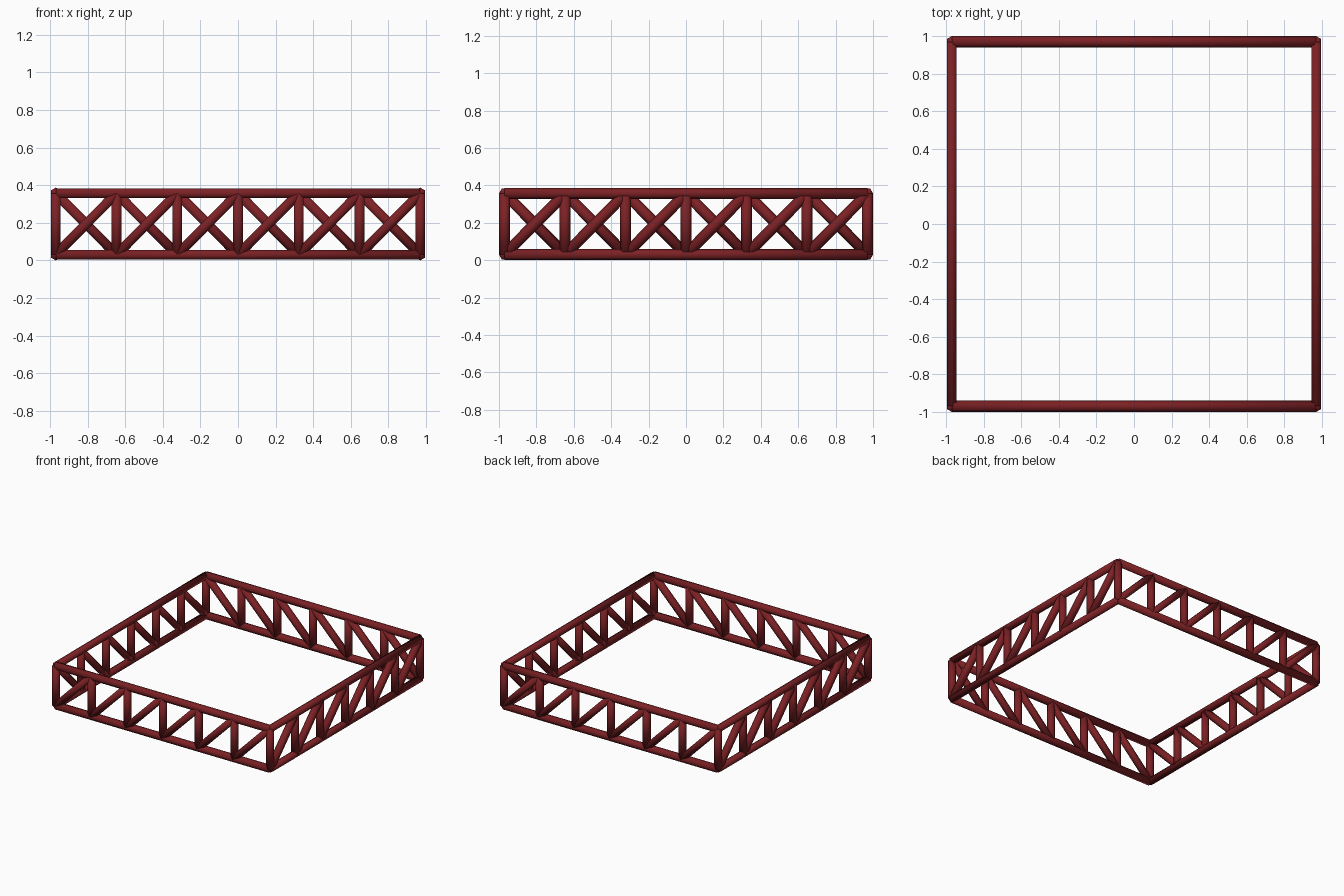
import bpy, bmesh
from mathutils import Vector, Matrix

if "Cube" in bpy.data.objects:
    bpy.data.objects.remove(bpy.data.objects["Cube"])

R = 0.03                 # tube radius (hexagonal section)
C = 0.97                 # centre line of the square ring
Z0, Z1 = 0.03, 0.357     # lower and upper chord heights
N = 6                    # panels per side

red = bpy.data.materials.new("dark_red_paint")
red.diffuse_color = (0.2, 0.015, 0.018, 1)
red.use_nodes = True
red.node_tree.nodes["Principled BSDF"].inputs["Base Color"].default_value = red.diffuse_color


def tube(bm, a, b):
    """Six-sided closed bar from a to b."""
    d = b - a
    rot = Vector((0, 0, 1)).rotation_difference(d.normalized()).to_matrix().to_4x4()
    bmesh.ops.create_cone(bm, cap_ends=True, segments=6, radius1=R, radius2=R,
                          depth=d.length,
                          matrix=Matrix.Translation((a + b) / 2) @ rot)


def make(name, bars):
    bm = bmesh.new()
    for a, b in bars:
        tube(bm, a, b)
    me = bpy.data.meshes.new(name)
    bm.to_mesh(me)
    bm.free()
    for p in me.polygons:
        p.use_smooth = True
    me.materials.append(red)
    ob = bpy.data.objects.new(name, me)
    bpy.context.collection.objects.link(ob)


# Four truss sides, walking counter-clockwise round the ring
corners = [(-C, -C), (C, -C), (C, C), (-C, C)]
for i, side in enumerate(("front", "right", "back", "left")):
    p, q = Vector(corners[i]), Vector(corners[(i + 1) % 4])
    pts = [p.lerp(q, k / N) for k in range(N + 1)]
    low = [v.to_3d() + Vector((0, 0, Z0)) for v in pts]
    top = [v.to_3d() + Vector((0, 0, Z1)) for v in pts]
    make(side + "_chords", [(low[0], low[N]), (top[0], top[N])])
    make(side + "_posts", [(low[k], top[k]) for k in range(N)])
    # diagonals rise to the right when seen from outside
    make(side + "_diagonals", [(low[k], top[k + 1]) for k in range(N)])
